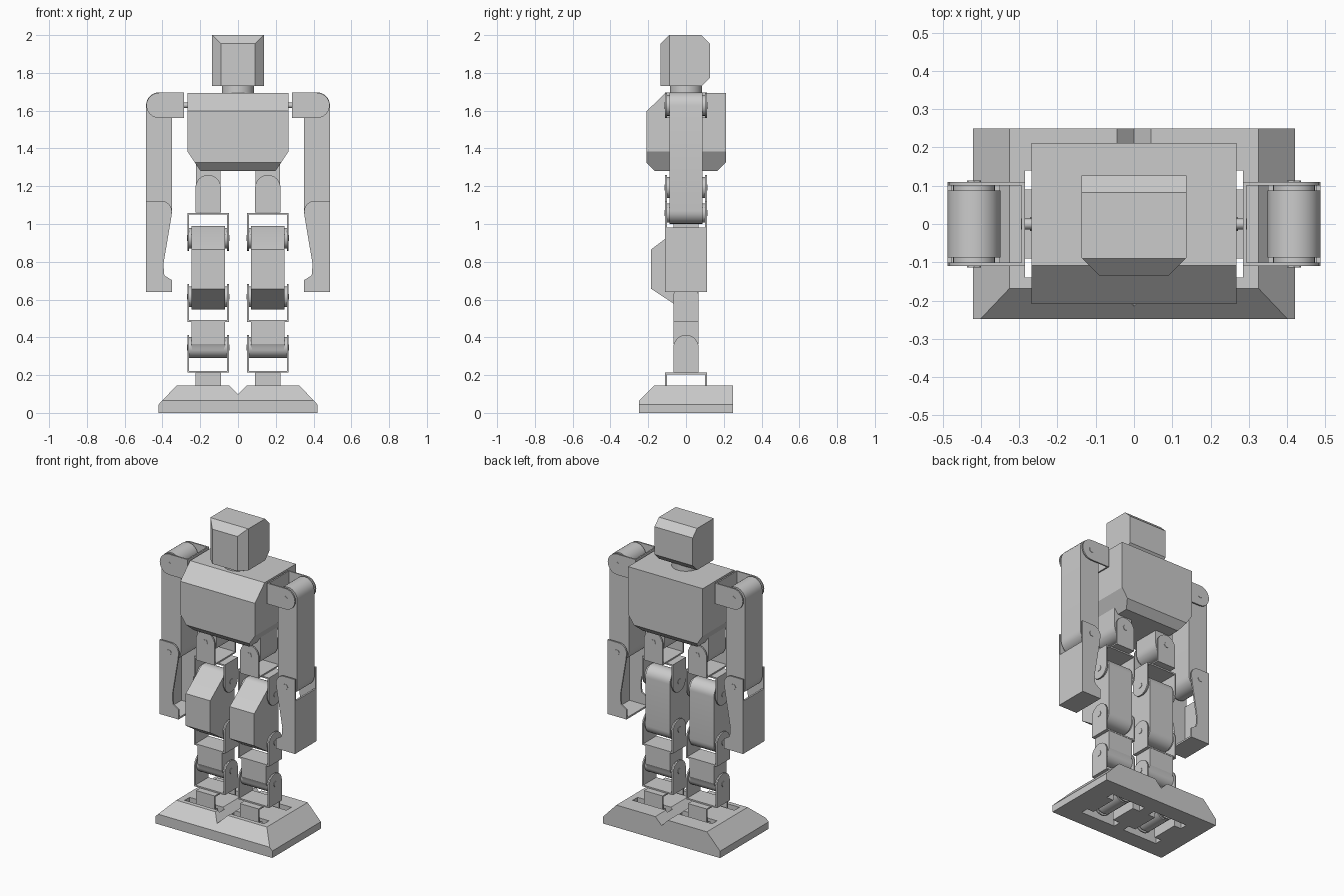
import bpy, bmesh
from math import pi, cos, sin
from mathutils import Matrix, Vector

if "Cube" in bpy.data.objects:
    bpy.data.objects.remove(bpy.data.objects["Cube"])

T, RX = Matrix.Translation, lambda a: Matrix.Rotation(a, 4, 'X')
RY, RZ = lambda a: Matrix.Rotation(a, 4, 'Y'), lambda a: Matrix.Rotation(a, 4, 'Z')


def add_prism(bm, pts, y0, y1, m=Matrix()):
    """Profile in local XZ extruded along local Y."""
    vs = [bm.verts.new(m @ Vector((x, y0, z))) for x, z in pts]
    ws = [bm.verts.new(m @ Vector((x, y1, z))) for x, z in pts]
    n = len(pts)
    bm.faces.new(vs)
    bm.faces.new(ws[::-1])
    for i in range(n):
        j = (i + 1) % n
        bm.faces.new((vs[i], ws[i], ws[j], vs[j]))


def add_box(bm, x0, x1, y0, y1, z0, z1, m=Matrix()):
    add_prism(bm, [(x0, z0), (x1, z0), (x1, z1), (x0, z1)], y0, y1, m)


def arc(cx, cz, r, a0, a1, n=12):
    return [(cx + r * cos(a0 + (a1 - a0) * i / n), cz + r * sin(a0 + (a1 - a0) * i / n))
            for i in range(n + 1)]


def circle(cx, cz, r, n=24):
    return arc(cx, cz, r, 0, 2 * pi, n)[:-1]


def cut(bm, co, no):
    """Slice away everything on the normal side of a plane."""
    r = bmesh.ops.bisect_plane(bm, geom=bm.verts[:] + bm.edges[:] + bm.faces[:], plane_co=co,
                               plane_no=no, clear_outer=True)
    edges = [e for e in r['geom_cut'] if isinstance(e, bmesh.types.BMEdge)]
    bmesh.ops.edgeloop_fill(bm, edges=edges)


def finish(name, bm, mirror=False):
    bmesh.ops.recalc_face_normals(bm, faces=bm.faces[:])
    me = bpy.data.meshes.new(name)
    bm.to_mesh(me)
    bm.free()
    ob = bpy.data.objects.new(name, me)
    bpy.context.collection.objects.link(ob)
    if mirror:
        md = ob.modifiers.new("mirror", 'MIRROR')
        md.use_mirror_merge = False
    return ob


W, L, R, TH = 0.11, 0.133, 0.067, 0.009     # joint half width, reach, arm radius, sheet thickness


def bracket(name, m):
    """U bracket: pivot along local Y at the origin, base below it; with horns and bolts."""
    bm = bmesh.new()
    plate = [(-R, -L)] + arc(0, 0, R, pi, 0) + [(R, -L)]
    for s in (-1, 1):
        add_prism(bm, plate, s * (W - TH), s * W, m)
        add_prism(bm, circle(0, 0, 0.055), s * 0.085, s * (W - TH), m)
        add_prism(bm, circle(0, 0, 0.018, 6), s * (W - 0.002), s * (W + 0.003), m)
    add_box(bm, -R, R, -W + TH, W - TH, -L, -L + TH, m)
    finish(name, bm, True)


def servo(name, pts, m, half=0.088):
    bm = bmesh.new()
    add_prism(bm, pts, -half, half, m)
    finish(name, bm, True)


# Head: block with chamfered top, back and front corners
bm = bmesh.new()
add_box(bm, -0.137, 0.137, -0.135, 0.127, 1.73, 2.0)
for co, no in [((0, -0.135, 1.955), (0, -1, 1)), ((0, 0.127, 1.955), (0, 1, 1)),
               ((0, 0.127, 1.775), (0, 1, -1)),
               ((0.09, -0.135, 0), (1, -1, 0)), ((-0.09, -0.135, 0), (-1, -1, 0))]:
    cut(bm, co, no)
finish("head", bm)

# Neck
bm = bmesh.new()
add_prism(bm, circle(0, 0, 0.085, 32), 1.68, 1.74, Matrix(((1, 0, 0, 0), (0, 0, 1, 0), (0, 1, 0, 0), (0, 0, 0, 1))))
finish("neck", bm)

# Torso
bm = bmesh.new()
add_box(bm, -0.268, 0.268, -0.209, 0.211, 1.28, 1.693)
for co, no in [((0, -0.209, 1.597), (0, -0.096, 0.1)), ((0, -0.209, 1.325), (0, -1, -1)),
               ((0, 0.211, 1.325), (0, 1, -1)),
               ((0.268, 0, 1.385), (0.105, 0, -0.07)), ((-0.268, 0, 1.385), (-0.105, 0, -0.07))]:
    cut(bm, co, no)
finish("torso", bm)

# Base plate: joined feet with a centre groove
bm = bmesh.new()
side = [(0.045, 0.145), (0.325, 0.145), (0.42, 0.045), (0.42, 0)]
add_prism(bm, [(0, 0.098)] + side + [(-x, z) for x, z in side[::-1]], -0.248, 0.25)
cut(bm, (0, -0.248, 0.065), (0, -1, 1))
feet = finish("feet", bm)

# Foot openings: swing slots, and pockets underneath for the ankle barrels
slots, pockets = bmesh.new(), bmesh.new()
for s in (-1, 1):
    for y0, y1 in ((-0.14, -0.09), (0.09, 0.14)):
        add_box(slots, s * 0.035, s * 0.285, y0, y1, -0.1, 0.3)
    add_box(pockets, s * 0.16 - 0.075, s * 0.16 + 0.075, -0.1, 0.1, -0.1, 0.125)
for name, b in (("slot_cutter", slots), ("pocket_cutter", pockets)):
    c = finish(name, b)
    c.hide_render = True
    md = feet.modifiers.new(name, 'BOOLEAN')
    md.operation, md.object, md.solver = 'DIFFERENCE', c, 'EXACT'
    bpy.context.view_layer.objects.active = feet
    bpy.ops.object.modifier_apply(modifier=md.name)
    bpy.data.objects.remove(c)

# Leg brackets
X = 0.158
bracket("foot_bracket", T((X, 0, 0.08)) @ RY(pi))
bracket("ankle_bracket", T((X, 0, 0.346)) @ RZ(pi / 2))
bracket("knee_bracket", T((X, 0, 0.615)) @ RZ(pi / 2))
bracket("hip_pitch_bracket", T((X, 0, 0.925)) @ RZ(pi / 2) @ RY(pi))
bracket("hip_roll_bracket", T((X, 0, 1.193)) @ RY(0))

# Leg joint bodies
r = 0.065
servo("foot_barrel", circle(0, 0, r), T((X, 0, 0.08)))
servo("shin", arc(0, 0, r - 0.01, -pi, 0) + [(r, 0.02), (r, 0.137), (-r, 0.137), (-r, 0.02)],
      T((X, 0, 0.346)) @ RZ(pi / 2))
servo("hip_body", arc(0, 0, r, -pi, 0) + [(r, 0.2), (-r, 0.2)], T((X, 0, 1.193)))
thigh = (arc(0, 0.925, r, 0, 0.65 * pi) + [(-0.185, 0.865), (-0.185, 0.657)]
         + arc(0, 0.613, r, 1.28 * pi, 2 * pi))
servo("thigh", thigh, T((X, 0, 0)) @ RZ(pi / 2))

# Shoulders
A, SZ, EZ = 0.418, 1.628, 1.058
bracket("shoulder_bracket", T((A, 0, SZ)) @ RY(pi / 2))
bm = bmesh.new()
add_prism(bm, circle(0, SZ, 0.014, 16), 0.25, 0.295, RZ(-pi / 2))
finish("shoulder_shaft", bm, True)

# Upper arm: long body with rounded ends
servo("upper_arm", arc(A, SZ, 0.069, 0, pi) + arc(A, EZ + 0.012, 0.069, pi, 2 * pi), Matrix())

# Forearm: two cut-out side plates, outer wall and closed bottom, open inside
bm = bmesh.new()
plate = [(0.487, 0.64), (0.487, 1.122)] + arc(A - 0.013, 1.067, 0.055, pi / 2, pi, 6) + [
    (0.354, 1.03), (0.395, 0.787), (0.39, 0.728), (0.35, 0.703), (0.35, 0.64)]
for s in (-1, 1):
    add_prism(bm, plate, s * 0.1, s * 0.11)
    add_prism(bm, circle(A, EZ, 0.05), s * 0.085, s * 0.1)
    add_prism(bm, circle(A, EZ, 0.018, 6), s * 0.108, s * 0.113)
add_box(bm, 0.476, 0.487, -0.1, 0.1, 0.64, 0.982)
add_box(bm, 0.35, 0.476, -0.1, 0.1, 0.64, 0.651)
finish("forearm", bm, True)

# Smooth the barrels, keep the chamfers crisp
bpy.ops.object.select_all(action='SELECT')
bpy.context.view_layer.objects.active = feet
bpy.ops.object.shade_smooth_by_angle(angle=0.4)
